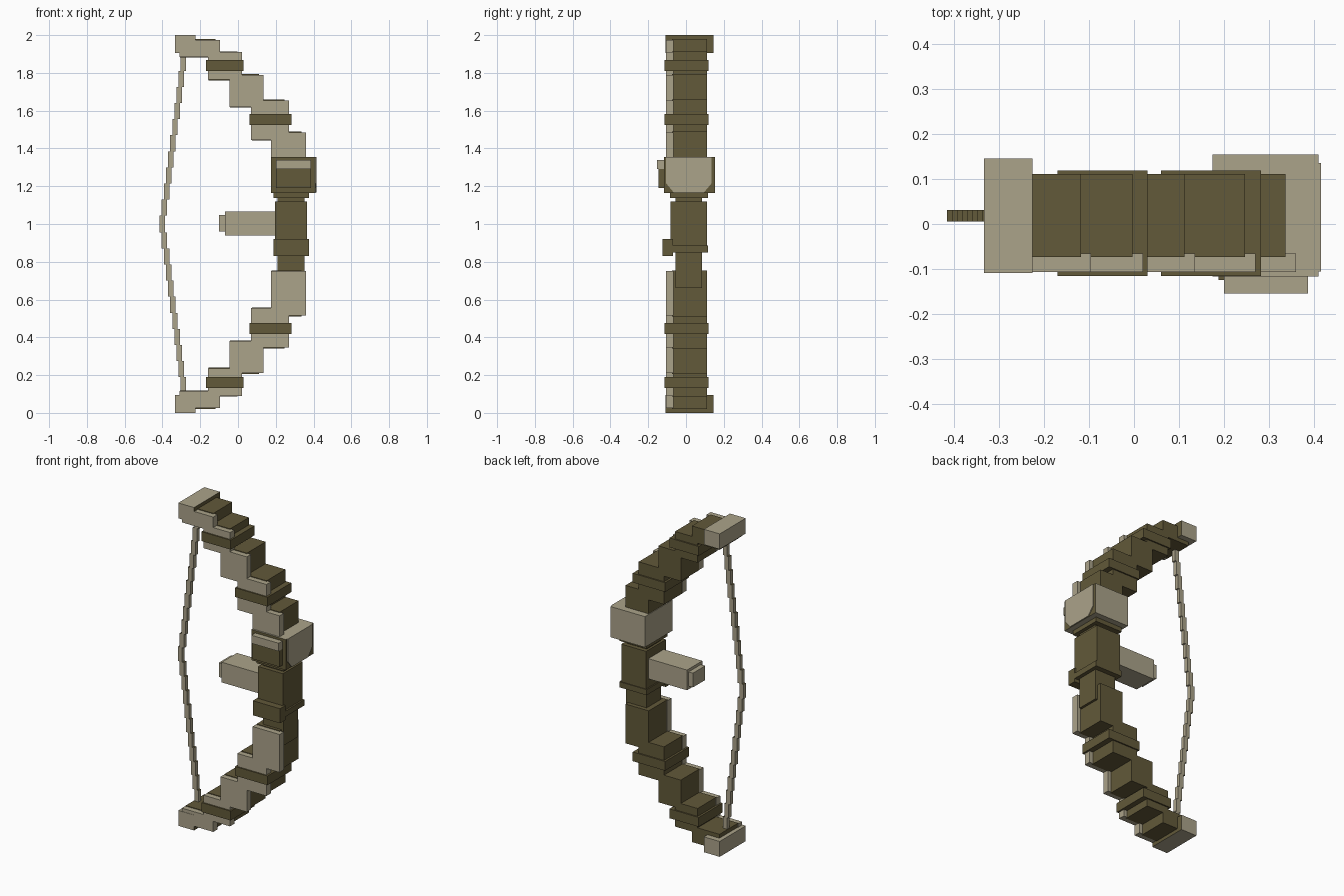
import bpy, bmesh

if "Cube" in bpy.data.objects:
    bpy.data.objects.remove(bpy.data.objects["Cube"])


def make_material(name, rgb):
    m = bpy.data.materials.new(name)
    m.diffuse_color = (*rgb, 1)
    m.use_nodes = True
    m.node_tree.nodes["Principled BSDF"].inputs["Base Color"].default_value = m.diffuse_color
    return m


LIGHT = make_material("pale_bone", (0.407, 0.366, 0.254))
DARK = make_material("dark_wood", (0.122, 0.100, 0.041))


def finish(name, bm, mats):
    bmesh.ops.recalc_face_normals(bm, faces=bm.faces)
    me = bpy.data.meshes.new(name)
    bm.to_mesh(me)
    bm.free()
    for m in mats:
        me.materials.append(m)
    ob = bpy.data.objects.new(name, me)
    bpy.context.collection.objects.link(ob)
    return ob


def add_box(bm, x, y, z):
    """Axis-aligned box from three (min, max) ranges."""
    vs = bmesh.ops.create_cube(bm, size=1)["verts"]
    for v in vs:
        v.co = [r[0] if c < 0 else r[1] for c, r in zip(v.co, (x, y, z))]


def box(name, x, y, z, mat, dark_side=None):
    """One box; faces pointing along dark_side get the dark colour."""
    bm = bmesh.new()
    add_box(bm, x, y, z)
    ob = finish(name, bm, [mat, DARK])
    if dark_side:
        for p in ob.data.polygons:
            if sum(a * b for a, b in zip(p.normal, dark_side)) > 0.9:
                p.material_index = 1
    return ob


# Limb steps of the upper half: x range, z range
STEPS = [
    ((-0.31, -0.095), (1.885, 1.975)),
    ((-0.16, 0.02), (1.765, 1.91)),
    ((-0.045, 0.135), (1.62, 1.79)),
    ((0.07, 0.27), (1.445, 1.655)),
    ((0.175, 0.36), (1.25, 1.485)),
]
BANDS = [((-0.17, 0.03), (1.81, 1.868)), ((0.06, 0.282), (1.525, 1.582))]

for side in ("upper", "lower"):
    def flip(z):
        return z if side == "upper" else (2 - z[1], 2 - z[0])

    # Stepped limb: pale front plates over a dark body
    for i, (x, z) in enumerate(STEPS):
        z = flip(z)
        box(f"{side}_limb_plate_{i}", x, (-0.107, -0.065), z, LIGHT)
        box(f"{side}_limb_body_{i}", (x[0] + 0.003, x[1] - 0.023),
            (-0.073, 0.111), (z[0] - 0.004, z[1] + 0.004), DARK)
    # Wrapped bands
    for i, (x, z) in enumerate(BANDS):
        box(f"{side}_limb_band_{i}", x, (-0.115, 0.119), flip(z), DARK)
    # Limb end cap
    box(f"{side}_limb_tip", (-0.333, -0.225), (-0.109, 0.146),
        flip((1.905, 2.0)), LIGHT, (1, 0, 0))

# Bowstring: a run of slightly shifted segments
bm = bmesh.new()
N = 10
add_box(bm, (-0.415, -0.387), (0.006, 0.031), (0.955, 1.045))
for i in range(N):
    z0 = 1.045 + 0.085 * i
    x0 = -0.404 + 0.0112 * i
    add_box(bm, (x0, x0 + 0.029), (0.006, 0.031), (z0, z0 + 0.085))
    add_box(bm, (x0, x0 + 0.029), (0.006, 0.031), (2 - z0 - 0.085, 2 - z0))
string = finish("bowstring", bm, [LIGHT, DARK])
for p in string.data.polygons:
    if p.normal.z > 0.9:
        p.material_index = 1

# Grip, stem and collars
box("stem", (0.21, 0.352), (-0.055, 0.085), (0.66, 1.25), DARK)
box("grip", (0.195, 0.365), (-0.082, 0.112), (0.885, 1.118), DARK)
box("grip_upper_collar", (0.188, 0.375), (-0.086, 0.117), (1.138, 1.17), DARK)
box("grip_lower_collar", (0.188, 0.375), (-0.086, 0.117), (0.85, 0.885), DARK)
box("grip_front_guard", (0.188, 0.375), (-0.124, -0.07), (0.83, 0.92), DARK)

# Sight housing: pale block with dark front and a pale shield on the outer side
box("sight_housing", (0.174, 0.41), (-0.117, 0.154), (1.165, 1.355), LIGHT, (0, -1, 0))
housing = bpy.data.objects["sight_housing"]
for p in housing.data.polygons:
    if p.normal.x > 0.9:
        p.material_index = 1
bm = bmesh.new()
shield = [(-0.105, 1.355), (-0.105, 1.215), (-0.065, 1.167),
          (0.095, 1.167), (0.135, 1.215), (0.135, 1.355)]
face = bm.faces.new([bm.verts.new((0.408, y, z)) for y, z in shield])
new = bmesh.ops.extrude_face_region(bm, geom=[face])["geom"]
for v in new:
    if isinstance(v, bmesh.types.BMVert):
        v.co.x = 0.415
finish("sight_shield", bm, [LIGHT])
box("sight_panel", (0.2, 0.386), (-0.145, -0.11), (1.19, 1.29), DARK)
box("sight_brow", (0.2, 0.386), (-0.154, -0.11), (1.29, 1.34), LIGHT)

# Arrow rest pointing at the string
box("arrow_rest", (-0.07, 0.2), (-0.06, 0.09), (0.94, 1.065), LIGHT)
box("arrow_rest_nib", (-0.1, -0.07), (-0.045, 0.075), (0.96, 1.048), LIGHT)
